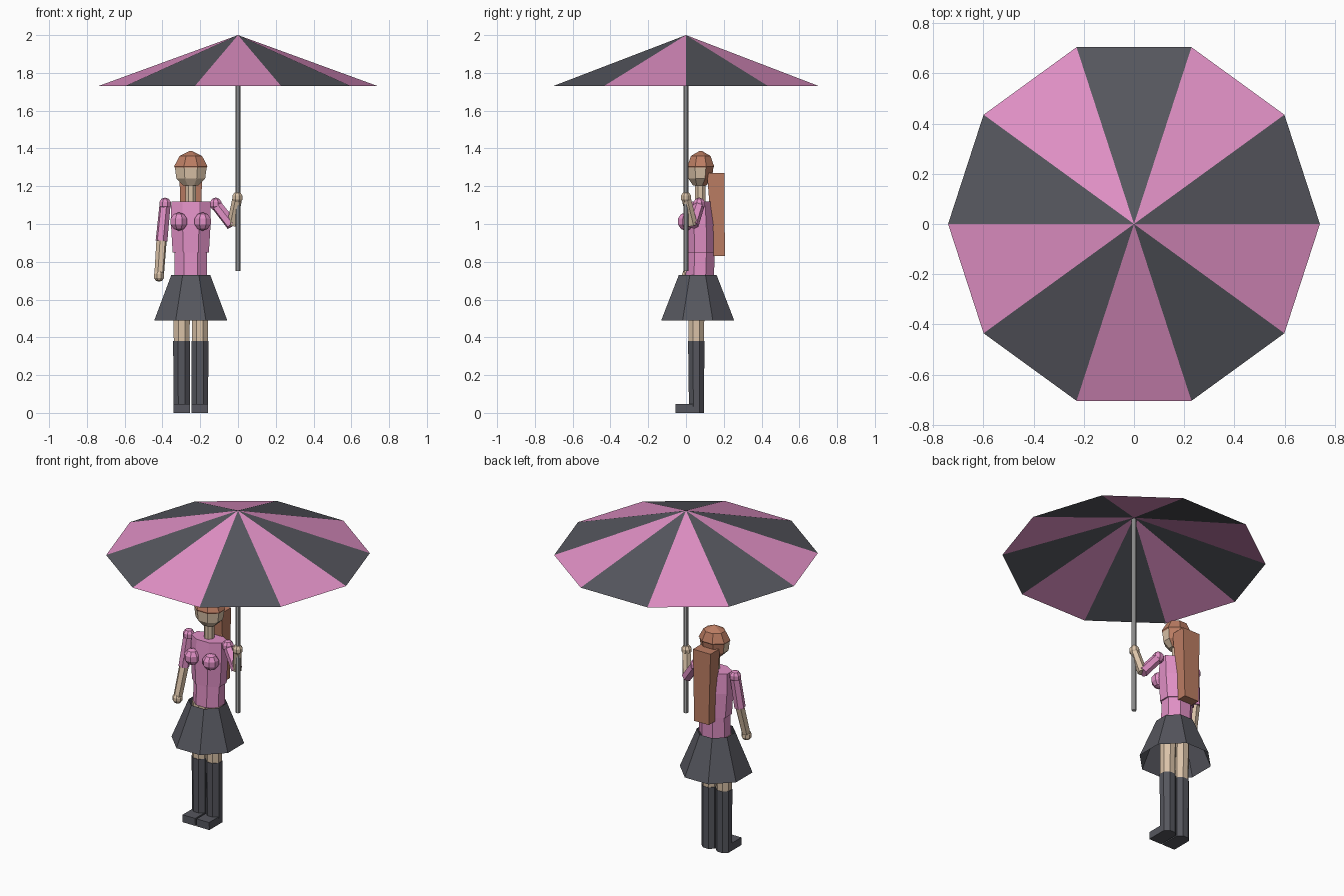
import bpy, bmesh, math
from mathutils import Vector, Matrix

if "Cube" in bpy.data.objects:
    bpy.data.objects.remove(bpy.data.objects["Cube"])


def material(name, rgb):
    m = bpy.data.materials.new(name)
    m.diffuse_color = (*rgb, 1)
    m.use_nodes = True
    m.node_tree.nodes["Principled BSDF"].inputs["Base Color"].default_value = m.diffuse_color
    return m


PINK = material("pink", (0.75, 0.28, 0.56))
DARK = material("charcoal", (0.092, 0.094, 0.112))
SKIN = material("skin", (0.70, 0.54, 0.39))
HAIR = material("auburn", (0.50, 0.205, 0.125))
METAL = material("grey metal", (0.45, 0.45, 0.45))

CX = -0.25  # middle of the figure


def finish(name, bm, *mats):
    bmesh.ops.recalc_face_normals(bm, faces=bm.faces[:])
    me = bpy.data.meshes.new(name)
    bm.to_mesh(me)
    bm.free()
    for m in mats:
        me.materials.append(m)
    ob = bpy.data.objects.new(name, me)
    bpy.context.collection.objects.link(ob)
    return ob


def loft(rings, n=8, start=0.5, caps=True):
    """Stack of n-sided rings (x, y, z, half width, half depth)."""
    bm = bmesh.new()
    k = 1 / math.cos(math.pi / n) if n != 6 else 1
    loops = []
    for x, y, z, rx, ry in rings:
        loops.append([bm.verts.new((x + rx * k * math.cos((i + start) * math.tau / n),
                                    y + ry * k * math.sin((i + start) * math.tau / n), z))
                      for i in range(n)])
    for a, b in zip(loops, loops[1:]):
        for i in range(n):
            j = (i + 1) % n
            bm.faces.new((a[i], a[j], b[j], b[i]))
    if caps:
        bm.faces.new(loops[0])
        bm.faces.new(loops[-1])
    return bm


def limb(name, a, b, r1, r2, mat, n=6):
    a, b = Vector(a), Vector(b)
    d = b - a
    bm = bmesh.new()
    rot = d.to_track_quat('Z', 'Y').to_matrix().to_4x4()
    bmesh.ops.create_cone(bm, cap_ends=True, segments=n, radius1=r1, radius2=r2,
                          depth=d.length, matrix=Matrix.Translation((a + b) / 2) @ rot)
    return finish(name, bm, mat)


def ball(name, c, r, mat):
    bm = bmesh.new()
    rot = Matrix.Rotation(math.pi / 8, 4, 'Z')
    bmesh.ops.create_uvsphere(bm, u_segments=8, v_segments=5, radius=r,
                              matrix=Matrix.Translation(c) @ rot)
    return finish(name, bm, mat)


# Umbrella canopy: ten panels in alternating colours
bm = bmesh.new()
tip = bm.verts.new((0, 0, 2))
rim = [bm.verts.new((0.74 * math.cos(i * math.tau / 10), 0.74 * math.sin(i * math.tau / 10), 1.73))
       for i in range(10)]
for i in range(10):
    f = bm.faces.new((tip, rim[i], rim[(i + 1) % 10]))
    f.material_index = i % 2
finish("umbrella_canopy", bm, DARK, PINK)
limb("umbrella_pole", (0, 0, 0.75), (0, 0, 1.99), 0.013, 0.013, METAL, 8)

# Head: hair on top and at the back, skin on the front and sides
bm = loft([(CX, 0.072, 1.205, 0.042, 0.036), (CX, 0.075, 1.24, 0.076, 0.062),
           (CX, 0.077, 1.298, 0.084, 0.068), (CX, 0.078, 1.305, 0.088, 0.071),
           (CX, 0.078, 1.36, 0.06, 0.052), (CX, 0.078, 1.386, 0.008, 0.008)])
bm.normal_update()
for f in bm.faces:
    c = f.calc_center_median()
    f.material_index = 0 if c.z < 1.297 and c.y < 0.09 else 1
finish("head", bm, SKIN, HAIR)
finish("neck", loft([(CX, 0.075, 1.10, 0.027, 0.027), (CX, 0.075, 1.23, 0.027, 0.027)]), SKIN)

# Long hair hanging down the back
finish("back_hair", loft([(CX, 0.176, 0.83, 0.05, 0.03), (CX, 0.157, 1.27, 0.06, 0.046)], 4), HAIR)

# Clothes
finish("chest", loft([(CX, 0.077, 0.85, 0.096, 0.078), (CX, 0.075, 1.0, 0.105, 0.077),
                      (CX, 0.075, 1.12, 0.103, 0.062)]), PINK)
finish("waist", loft([(CX, 0.073, 0.72, 0.087, 0.075), (CX, 0.077, 0.85, 0.087, 0.075)]), PINK)
finish("skirt", loft([(CX, 0.062, 0.49, 0.193, 0.193), (CX, 0.062, 0.73, 0.103, 0.1)], caps=False), DARK)

# Paired parts
for s, side in ((-1, "right"), (1, "left")):
    ball(side + "_bust", (CX + s * 0.063, 0.0, 1.013), 0.049, PINK)
    x = CX + s * 0.048
    finish(side + "_leg", loft([(x, 0.054, 0.37, 0.042, 0.04), (x, 0.058, 0.72, 0.044, 0.044)]), SKIN)
    finish(side + "_boot", loft([(x, 0.056, 0, 0.044, 0.04), (x, 0.054, 0.38, 0.045, 0.043)]), DARK)
    finish(side + "_foot", loft([(x, -0.005, 0, 0.044, 0.05), (x, -0.005, 0.046, 0.043, 0.05)], 4), DARK)

# Arms: one hangs down, the other holds the pole
for side, shoulder, elbow, hand in (
        ("right", (-0.386, 0.07, 1.105), (-0.405, 0.05, 0.91), (-0.418, 0.005, 0.725)),
        ("left", (-0.118, 0.07, 1.105), (-0.032, 0.035, 0.995), (-0.003, 0.0, 1.14))):
    ball(side + "_shoulder", shoulder, 0.035, PINK)
    limb(side + "_sleeve", shoulder, elbow, 0.03, 0.032, PINK)
    limb(side + "_forearm", elbow, hand, 0.028, 0.026, SKIN)
    ball(side + "_hand", hand, 0.031, SKIN)
